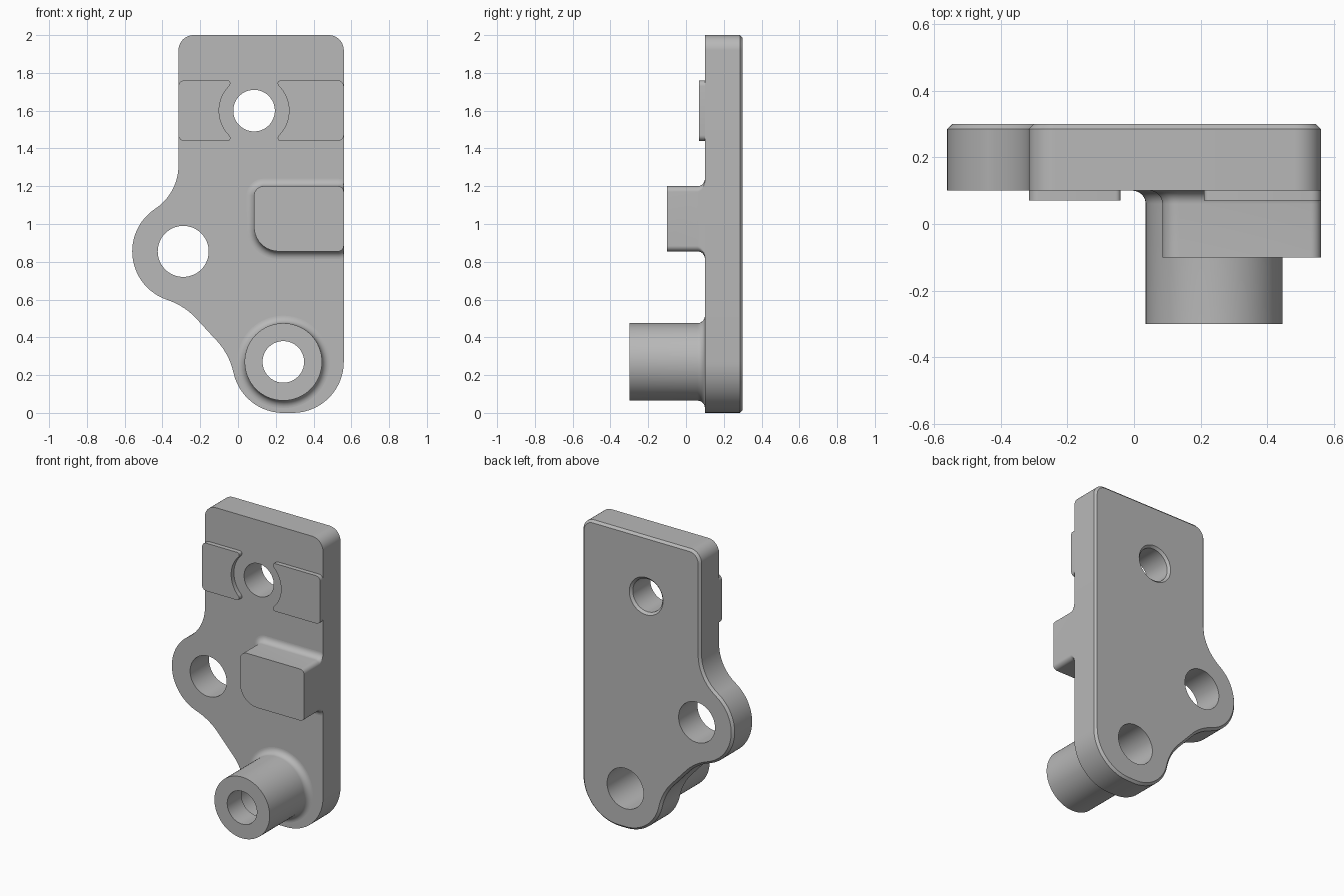
import bpy
import bmesh
from math import cos, sin, radians

cube = bpy.data.objects.get("Cube")
if cube:
    bpy.data.objects.remove(cube)

grey = bpy.data.materials.new("plain grey")
grey.use_nodes = True
grey.diffuse_color = (0.48, 0.48, 0.48, 1)
grey.node_tree.nodes["Principled BSDF"].inputs["Base Color"].default_value = grey.diffuse_color

FRONT, BACK, EDGE = 0.10, 0.30, 0.56
TOP_HOLE, LOBE, BOSS = (0.085, 1.60), (-0.29, 0.855), (0.24, 0.27)


def arc(centre, r, start, end, n=14):
    """Points of an arc in the front plane, angles in degrees."""
    angles = [radians(start + (end - start) * i / n) for i in range(n + 1)]
    return [(centre[0] + r * cos(a), centre[1] + r * sin(a)) for a in angles]


def circle(centre, r, n=64):
    return arc(centre, r, 0, 360, n)[:-1]


def rounded_rect(x0, x1, z0, z1, radii, grow=0):
    """Rounded rectangle; radii go bottom right, top right, top left, bottom left."""
    pts = []
    corners = [(x1, z0, -1, 1), (x1, z1, -1, -1), (x0, z1, 1, -1), (x0, z0, 1, 1)]
    for i, ((x, z, sx, sz), r) in enumerate(zip(corners, radii)):
        pts += arc((x + sx * r, z + sz * r), r + grow, 90 * i - 90, 90 * i, 10)
    return pts


def loft(name, rings, closed=False):
    """Join rings of (points, y); closed makes a tube loop instead of capped ends."""
    bm = bmesh.new()
    loops = [[bm.verts.new((x, y, z)) for x, z in pts] for pts, y in rings]
    n = len(loops[0])
    pairs = list(zip(loops, loops[1:])) + ([(loops[-1], loops[0])] if closed else [])
    for a, b in pairs:
        for i in range(n):
            j = (i + 1) % n
            bm.faces.new((a[i], a[j], b[j], b[i]))
    if not closed:
        bm.faces.new(loops[0][::-1])
        bm.faces.new(loops[-1])
    bmesh.ops.remove_doubles(bm, verts=bm.verts, dist=1e-5)
    bmesh.ops.recalc_face_normals(bm, faces=bm.faces)
    mesh = bpy.data.meshes.new(name)
    bm.to_mesh(mesh)
    bm.free()
    mesh.materials.append(grey)
    obj = bpy.data.objects.new(name, mesh)
    bpy.context.collection.objects.link(obj)
    return obj


def smooth(obj):
    obj.data.shade_smooth()
    obj.data.set_sharp_from_angle(angle=radians(30))


def plate_outline(d):
    """Plate edge moved inward by d; convex arcs shrink and hollow arcs grow."""
    return (arc((0.29, 0.27), 0.27 - d, -90, 0)
            + arc((0.48, 1.92), 0.08 - d, 0, 90)
            + arc((-0.235, 1.92), 0.08 - d, 90, 180)
            + arc((-0.59, 1.31), 0.275 + d, 0, -56.6)
            + arc(LOBE, 0.27 - d, 123.4, 251.7, 32)
            + arc((-0.491, 0.247), 0.37 + d, 71.7, 45)
            + arc((-0.385, 0.132), 0.37 + d, 45, 12.4)
            + arc(BOSS, 0.27 - d, 192.4, 270, 20))


# Plate with a bevelled back edge
plate = loft("back_plate", [(plate_outline(0), FRONT), (plate_outline(0), BACK - 0.015),
                            (plate_outline(0.015), BACK)])

# Holes through the plate, the top one countersunk at the back
cutters = [
    loft("top_hole_cutter", [(circle(TOP_HOLE, r), y) for r, y in
                             ((0.11, 0), (0.11, 0.285), (0.135, 0.31))]),
    loft("lobe_hole_cutter", [(circle(LOBE, 0.135), y) for y in (0, 0.4)]),
    loft("boss_hole_cutter", [(circle(BOSS, 0.135), y) for y in (0, 0.4)]),
]
bpy.context.view_layer.objects.active = plate
for cutter in cutters:
    mod = plate.modifiers.new("hole", "BOOLEAN")
    mod.operation = "DIFFERENCE"
    mod.solver = "EXACT"
    mod.object = cutter
    bpy.ops.object.modifier_apply(modifier=mod.name)
    bpy.data.objects.remove(cutter)
smooth(plate)

# Concave fillet steps: (outward growth, y)
R = 0.04
fillet = [(R - R * cos(radians(a)), FRONT - R + R * sin(radians(a))) for a in range(0, 91, 10)]

# Hollow boss with a wider bore behind
profile = [(0.11, -0.30), (0.205, -0.30)]
profile += [(0.205 + g, y) for g, y in fillet]
profile += [(0.135, FRONT), (0.135, -0.15), (0.11, -0.15)]
smooth(loft("hollow_boss", [(circle(BOSS, r), y) for r, y in profile], closed=True))


# Stop block, its fillet trimmed at the plate side
def block_outline(grow):
    pts = rounded_rect(0.085, EDGE, 0.855, 1.20, (0.03, 0.03, 0.05, 0.13), grow)
    return [(min(x, EDGE), z) for x, z in pts]


smooth(loft("stop_block", [(block_outline(0), -0.10)]
            + [(block_outline(g), y) for g, y in fillet]))

# Raised pads either side of the top hole, notched around it
hx, hz = TOP_HOLE
for name, side, outer in (("right_pad", -1, 0.40), ("left_pad", 1, EDGE - hx)):
    r = 0.03
    half = (arc((0, 0), 0.185, 0, 46, 12) + arc((0.140, 0.145), 0.015, 210, 90, 6)
            + arc((outer - r, 0.16 - r), r, 90, 0, 6))
    shape = half + [(x, -z) for x, z in half[:0:-1]]
    pts = [(hx + side * x, hz + z) for x, z in shape]
    smooth(loft(name, [(pts, 0.07), (pts, FRONT)]))
